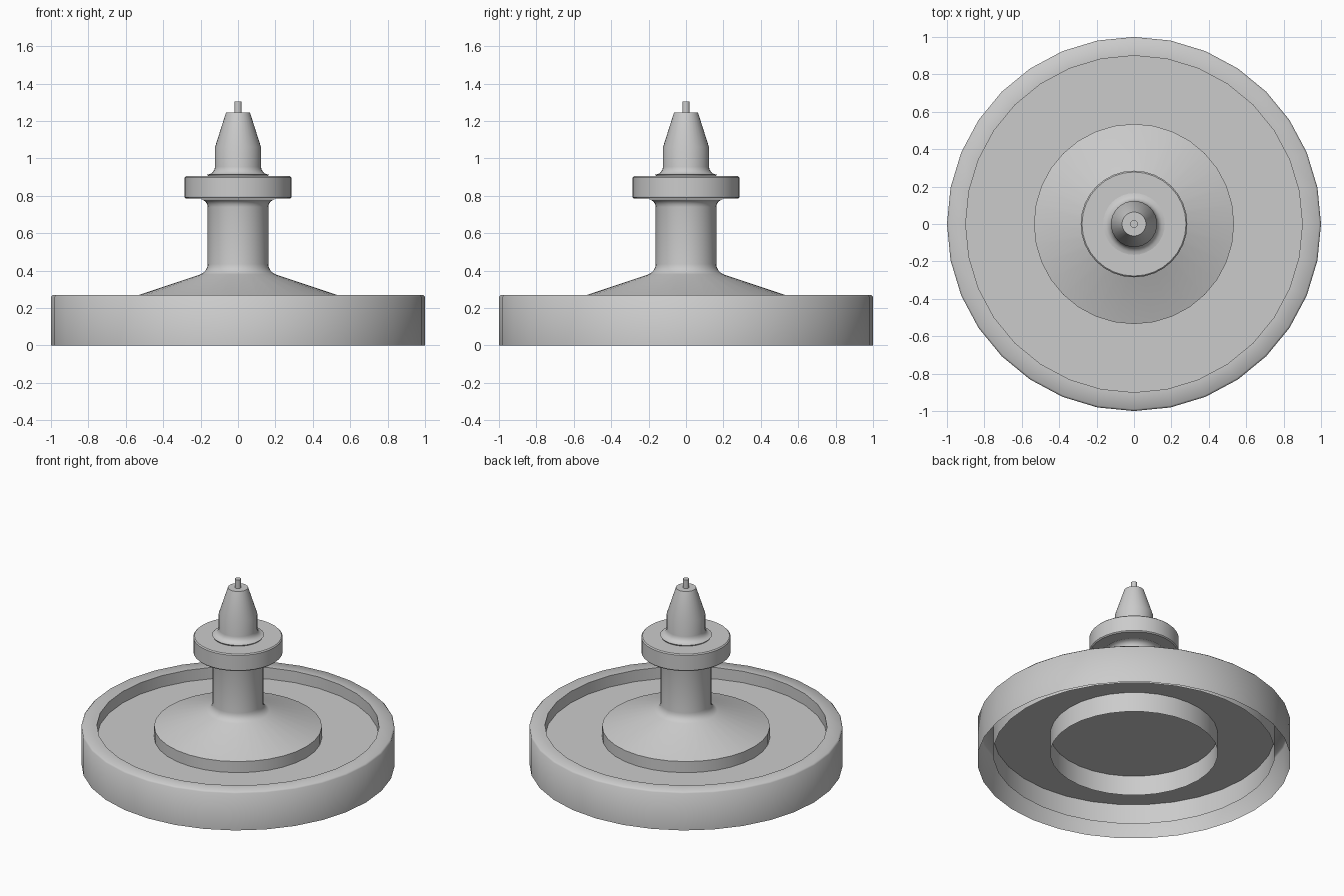
import bpy, bmesh, math

if "Cube" in bpy.data.objects:
    bpy.data.objects.remove(bpy.data.objects["Cube"])

SIDES = 32


def lathe(name, profile, angle=50):
    """Spin (radius, z) points around z; radius 0 becomes a pole."""
    bm = bmesh.new()
    rings = []
    for r, z in profile:
        if r == 0:
            rings.append([bm.verts.new((0, 0, z))] * SIDES)
        else:
            rings.append([bm.verts.new((r * math.cos(2 * math.pi * i / SIDES),
                                        r * math.sin(2 * math.pi * i / SIDES), z))
                          for i in range(SIDES)])
    for a, b in zip(rings, rings[1:]):
        for i in range(SIDES):
            j = (i + 1) % SIDES
            loop = list(dict.fromkeys((a[i], a[j], b[j], b[i])))
            bm.faces.new(loop)
    mesh = bpy.data.meshes.new(name)
    bm.to_mesh(mesh)
    bm.free()
    obj = bpy.data.objects.new(name, mesh)
    bpy.context.collection.objects.link(obj)
    bpy.ops.object.select_all(action='DESELECT')
    obj.select_set(True)
    bpy.context.view_layer.objects.active = obj
    bpy.ops.object.shade_smooth_by_angle(angle=math.radians(angle))
    return obj


def arc(cr, cz, rad, a0, a1, steps=4):
    """Points of a fillet arc, angles in degrees."""
    out = []
    for k in range(steps + 1):
        t = math.radians(a0 + (a1 - a0) * k / steps)
        out.append((cr + rad * math.cos(t), cz + rad * math.sin(t)))
    return out


# Wheel rim: hollow from below, inner wall stops above the floor
lathe("wheel_rim", [(1.0, 0), (1.0, 0.26), (0.99, 0.27), (0.9, 0.27), (0.9, 0.05)])

# Flat web plate between hub and rim
lathe("wheel_web", [(0.9, 0.19), (0.535, 0.19), (0, 0.19)])

# Hub skirt, sloping shoulder and shaft, with fillets at both ends
lathe("hub_and_shaft",
      [(0.535, 0.05), (0.535, 0.268)]
      + [(0.2, 0.38)] + arc(0.22, 0.435, 0.058, 235, 180, 3)
      + arc(0.202, 0.74, 0.04, 180, 90), 35)

# Round collar
lathe("collar", [(0, 0.785), (0.278, 0.785), (0.285, 0.792), (0.285, 0.898),
                 (0.278, 0.905), (0, 0.905)], 30)

# Tapered nose above the collar
lathe("nose", [(0.16, 0.905)] + arc(0.165, 0.955, 0.042, 270, 180)
      + [(0.123, 1.06), (0.064, 1.245), (0, 1.245)], 40)

# Small pin at the tip
lathe("tip_pin", [(0.02, 1.245), (0.02, 1.305), (0, 1.305)])
